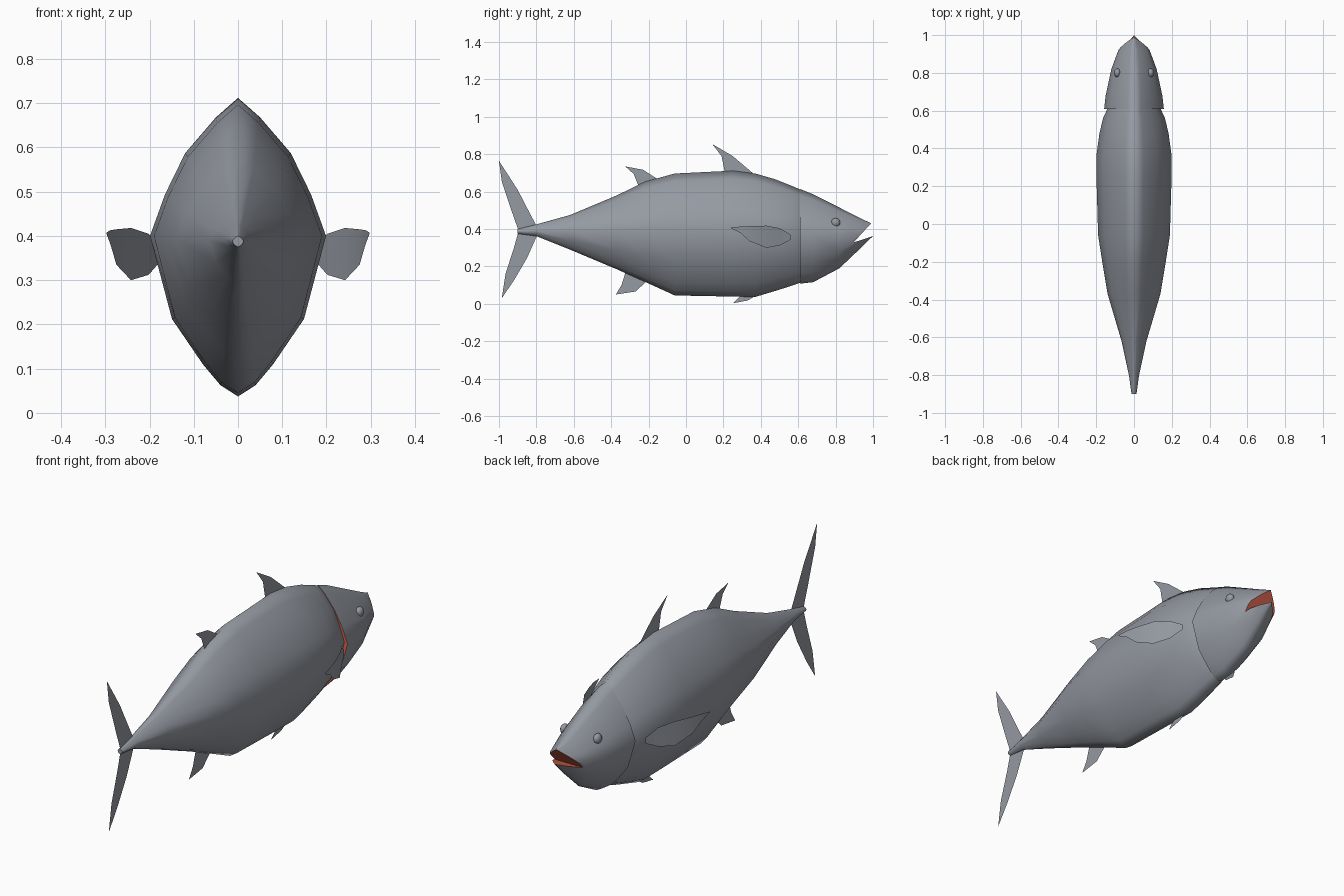
import bpy, bmesh

if "Cube" in bpy.data.objects:
    bpy.data.objects.remove(bpy.data.objects["Cube"])


def material(name, rgb):
    m = bpy.data.materials.new(name)
    m.diffuse_color = (*rgb, 1)
    m.use_nodes = True
    m.node_tree.nodes["Principled BSDF"].inputs["Base Color"].default_value = m.diffuse_color
    return m


GREY = material("grey skin", (0.30, 0.32, 0.36))
RED = material("red flesh", (0.70, 0.13, 0.08))


def finish(name, bm):
    bmesh.ops.recalc_face_normals(bm, faces=bm.faces[:])
    me = bpy.data.meshes.new(name)
    bm.to_mesh(me)
    bm.free()
    me.materials.append(GREY)
    me.materials.append(RED)
    ob = bpy.data.objects.new(name, me)
    bpy.context.collection.objects.link(ob)
    return ob


def loft(name, sections, half, cap_mat):
    """Skin pointed-oval rings: section = (y, top, widest z, bottom, half width)."""
    outline = half + [(-x, z) for x, z in reversed(half[1:-1])]
    bm = bmesh.new()
    rings = []
    for y, top, mid, bottom, w in sections:
        rings.append([bm.verts.new((x * w, y, mid + z * ((top - mid) if z > 0 else (mid - bottom))))
                      for x, z in outline])
    n = len(outline)
    for a, b in zip(rings, rings[1:]):
        for i in range(n):
            j = (i + 1) % n
            bm.faces.new((a[i], a[j], b[j], b[i])).smooth = True
    for ring in (rings[0], rings[-1]):
        bm.faces.new(ring).material_index = cap_mat
    return finish(name, bm)


def flat_fin(name, points):
    """Thin upright fin on the centre plane, given as (y, z)."""
    bm = bmesh.new()
    bm.faces.new([bm.verts.new((0, y, z)) for y, z in points])
    return finish(name, bm)


# Body
lower = [(1, 0), (0.75, -0.52), (0.4, -0.8), (0.2, -0.93), (0, -1)]
loft("body", [
    (-0.90, 0.400, 0.388, 0.375, 0.013),
    (-0.80, 0.425, 0.392, 0.362, 0.027),
    (-0.62, 0.475, 0.392, 0.290, 0.066),
    (-0.37, 0.580, 0.395, 0.185, 0.140),
    (-0.22, 0.653, 0.400, 0.118, 0.165),
    (-0.06, 0.697, 0.400, 0.045, 0.190),
    (0.25, 0.712, 0.400, 0.039, 0.199),
    (0.37, 0.697, 0.400, 0.037, 0.198),
    (0.48, 0.665, 0.395, 0.070, 0.183),
    (0.56, 0.633, 0.385, 0.095, 0.164),
    (0.61, 0.612, 0.375, 0.113, 0.141),
    (0.66, 0.570, 0.370, 0.140, 0.110),
], [(0, 1), (0.25, 0.86), (0.6, 0.6), (0.83, 0.3)] + lower, 0)

# Head, its rear rim showing the gill flesh
head = loft("head", [
    (0.61, 0.614, 0.370, 0.108, 0.158),
    (0.68, 0.586, 0.370, 0.116, 0.150),
    (0.82, 0.515, 0.365, 0.190, 0.120),
    (0.92, 0.464, 0.368, 0.285, 0.083),
    (0.97, 0.440, 0.380, 0.335, 0.045),
    (1.00, 0.427, 0.390, 0.362, 0.010),
], [(0, 1), (0.24, 0.86), (0.56, 0.6), (0.82, 0.3)] + lower, 1)

# Mouth: wedge cut out of the snout, leaving red inner faces
bm = bmesh.new()
wedge = [(0.895, 0.328), (1.05, 0.496), (1.05, 0.379)]
left, right = [[bm.verts.new((x, y, z)) for y, z in wedge] for x in (-0.3, 0.3)]
bm.faces.new(left)
bm.faces.new(right)
for i in range(3):
    j = (i + 1) % 3
    bm.faces.new((left[i], left[j], right[j], right[i]))
for f in bm.faces:
    f.material_index = 1
cutter = finish("mouth_cutter", bm)
cutter.hide_render = True
mod = head.modifiers.new("mouth", 'BOOLEAN')
mod.operation = 'DIFFERENCE'
mod.solver = 'EXACT'
mod.object = cutter
bpy.context.view_layer.objects.active = head
bpy.ops.object.modifier_apply(modifier=mod.name)
bpy.data.objects.remove(cutter)

# Centre fins
flat_fin("tail_fin_upper", [(-0.79, 0.40), (-0.83, 0.475), (-0.90, 0.61), (-1.0, 0.765),
                            (-0.985, 0.655), (-0.93, 0.49), (-0.895, 0.39)])
flat_fin("tail_fin_lower", [(-0.79, 0.38), (-0.85, 0.245), (-0.92, 0.125), (-0.985, 0.03),
                            (-0.965, 0.16), (-0.92, 0.30), (-0.895, 0.39)])
flat_fin("front_dorsal_fin", [(0.38, 0.68), (0.25, 0.79), (0.14, 0.855), (0.19, 0.79), (0.21, 0.69)])
flat_fin("rear_dorsal_fin", [(-0.14, 0.66), (-0.23, 0.717), (-0.325, 0.735), (-0.28, 0.695), (-0.25, 0.62)])
flat_fin("anal_fin", [(-0.20, 0.13), (-0.27, 0.066), (-0.375, 0.05), (-0.345, 0.10), (-0.32, 0.18)])
flat_fin("belly_fin", [(0.40, 0.06), (0.33, 0.018), (0.25, 0.003), (0.31, 0.06)])

# Curved side fins and eyes, mirrored
side_fin = [(0.56, 0.175, 0.37, 0.343), (0.50, 0.202, 0.405, 0.312), (0.43, 0.242, 0.418, 0.300),
            (0.34, 0.275, 0.415, 0.335), (0.29, 0.288, 0.413, 0.380), (0.24, 0.297, 0.408, 0.404)]
for side, s in (("left", -1), ("right", 1)):
    bm = bmesh.new()
    rows = [(bm.verts.new((s * x, y, hi)), bm.verts.new((s * x, y, lo))) for y, x, hi, lo in side_fin]
    for a, b in zip(rows, rows[1:]):
        bm.faces.new((a[0], a[1], b[1], b[0])).smooth = True
    finish(side + "_side_fin", bm)

    bm = bmesh.new()
    bmesh.ops.create_uvsphere(bm, u_segments=12, v_segments=8, radius=0.024)
    for f in bm.faces:
        f.smooth = True
    eye = finish(side + "_eye", bm)
    eye.location = (s * 0.088, 0.80, 0.435)
    eye.scale.x = 0.75
